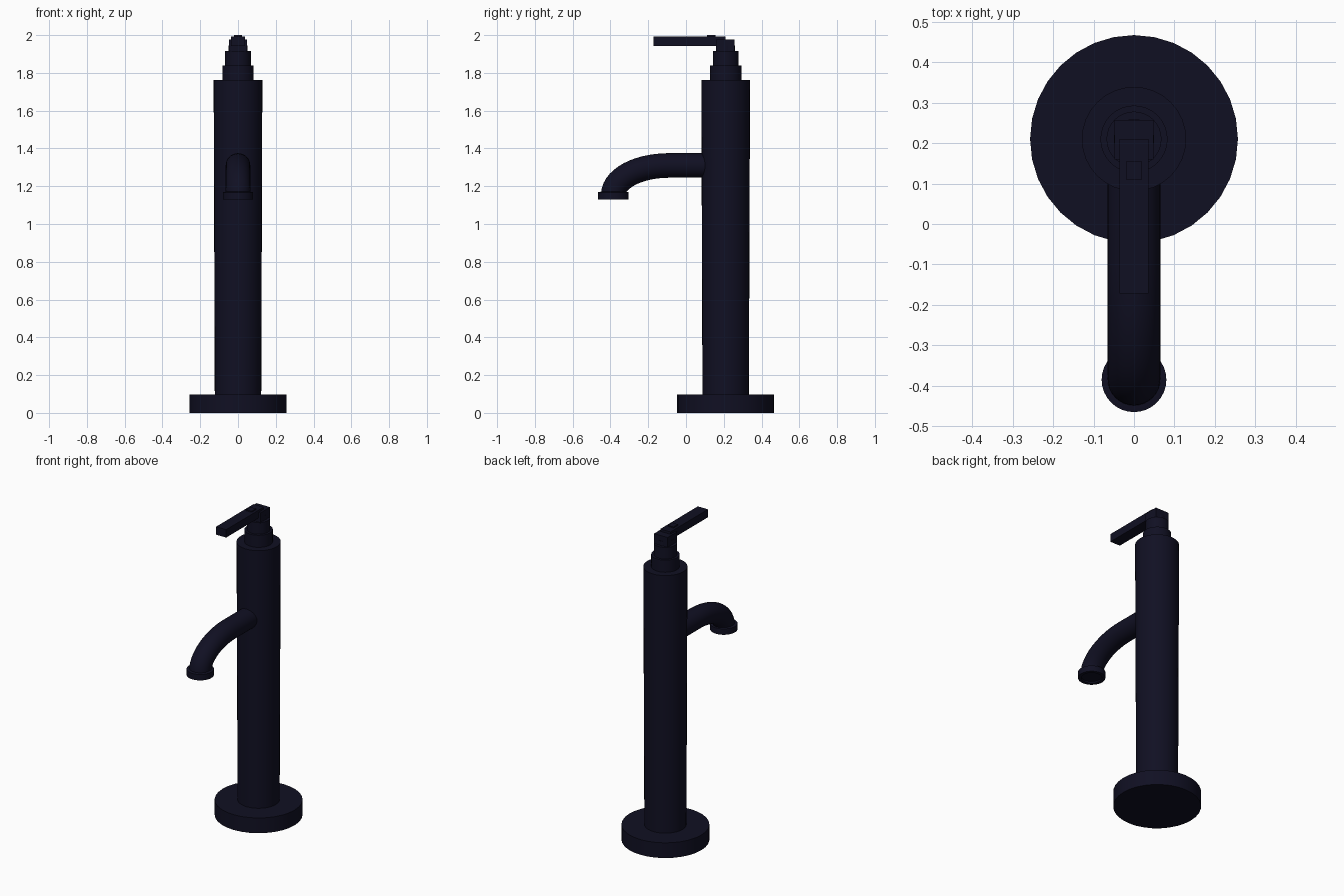
import bpy, bmesh, math
from mathutils import Vector

if "Cube" in bpy.data.objects:
    bpy.data.objects.remove(bpy.data.objects["Cube"])

AXIS_Y = 0.21          # centre line of the column
SIDES = 32

finish = bpy.data.materials.new("dark navy finish")
finish.diffuse_color = (0.0052, 0.0050, 0.0165, 1)
finish.use_nodes = True
finish.node_tree.nodes["Principled BSDF"].inputs["Base Color"].default_value = finish.diffuse_color


def finish_object(name, bm, smooth=True):
    bmesh.ops.recalc_face_normals(bm, faces=bm.faces)
    mesh = bpy.data.meshes.new(name)
    bm.to_mesh(mesh)
    bm.free()
    mesh.materials.append(finish)
    obj = bpy.data.objects.new(name, mesh)
    bpy.context.collection.objects.link(obj)
    if smooth:
        bpy.ops.object.select_all(action='DESELECT')
        obj.select_set(True)
        bpy.context.view_layer.objects.active = obj
        bpy.ops.object.shade_smooth_by_angle(angle=math.radians(35))
    return obj


def skin(bm, rings):
    """Join successive vertex rings with quads and cap both ends."""
    for a, b in zip(rings, rings[1:]):
        for i in range(len(a)):
            j = (i + 1) % len(a)
            bm.faces.new((a[i], a[j], b[j], b[i]))
    bm.faces.new(rings[0])
    bm.faces.new(rings[-1])


def lathe(name, profile, y=AXIS_Y):
    """Turn (radius, z) pairs about a vertical line."""
    bm = bmesh.new()
    angles = [2 * math.pi * i / SIDES for i in range(SIDES)]
    skin(bm, [[bm.verts.new((r * math.cos(t), y + r * math.sin(t), z)) for t in angles]
              for r, z in profile])
    return finish_object(name, bm)


def tube(name, path, radius):
    """Sweep a circle along (y, z) points in the x = 0 plane."""
    bm = bmesh.new()
    pts = [Vector((0, y, z)) for y, z in path]
    rings = []
    for i, p in enumerate(pts):
        d = (pts[min(i + 1, len(pts) - 1)] - pts[max(i - 1, 0)]).normalized()
        up = Vector((1, 0, 0)).cross(d)
        rings.append([bm.verts.new(p + radius * (Vector((1, 0, 0)) * math.cos(t) + up * math.sin(t)))
                      for t in (2 * math.pi * k / SIDES for k in range(SIDES))])
    skin(bm, rings)
    return finish_object(name, bm)


def box(name, low, high):
    bm = bmesh.new()
    bmesh.ops.create_cube(bm, size=1)
    for v in bm.verts:
        v.co = [(l + h) / 2 + c * (h - l) for l, h, c in zip(low, high, v.co)]
    return finish_object(name, bm, smooth=False)


# Base plate and slightly flared column
lathe("base_plate", [(0.257, 0), (0.257, 0.098)])
lathe("column", [(0.123, 0.09), (0.129, 1.762)])

# Stepped neck under the handle
lathe("neck", [(0.083, 1.755), (0.083, 1.84), (0.068, 1.84), (0.068, 1.915),
               (0.05, 1.915), (0.05, 1.945)])

# Lever handle: mounting block and flat bar pointing forward
box("handle_block", (-0.048, 0.16, 1.91), (0.048, 0.257, 1.978))
box("handle_bar", (-0.036, -0.172, 1.942), (0.036, 0.21, 1.993))
box("handle_ridge", (-0.02, 0.11, 1.99), (0.02, 0.155, 2.0))

# Spout: straight run, then a quarter-ellipse bend downward
bend = [(-0.09 - 0.295 * math.sin(a), 1.155 + 0.155 * math.cos(a))
        for a in (math.pi / 2 * i / 14 for i in range(15))]
tube("spout", [(0.15, 1.31)] + bend, 0.065)

# Outlet collar with a recessed opening underneath
lathe("outlet_collar", [(0.06, 1.172), (0.08, 1.168), (0.08, 1.13),
                        (0.06, 1.13), (0.06, 1.14)], y=-0.385)
